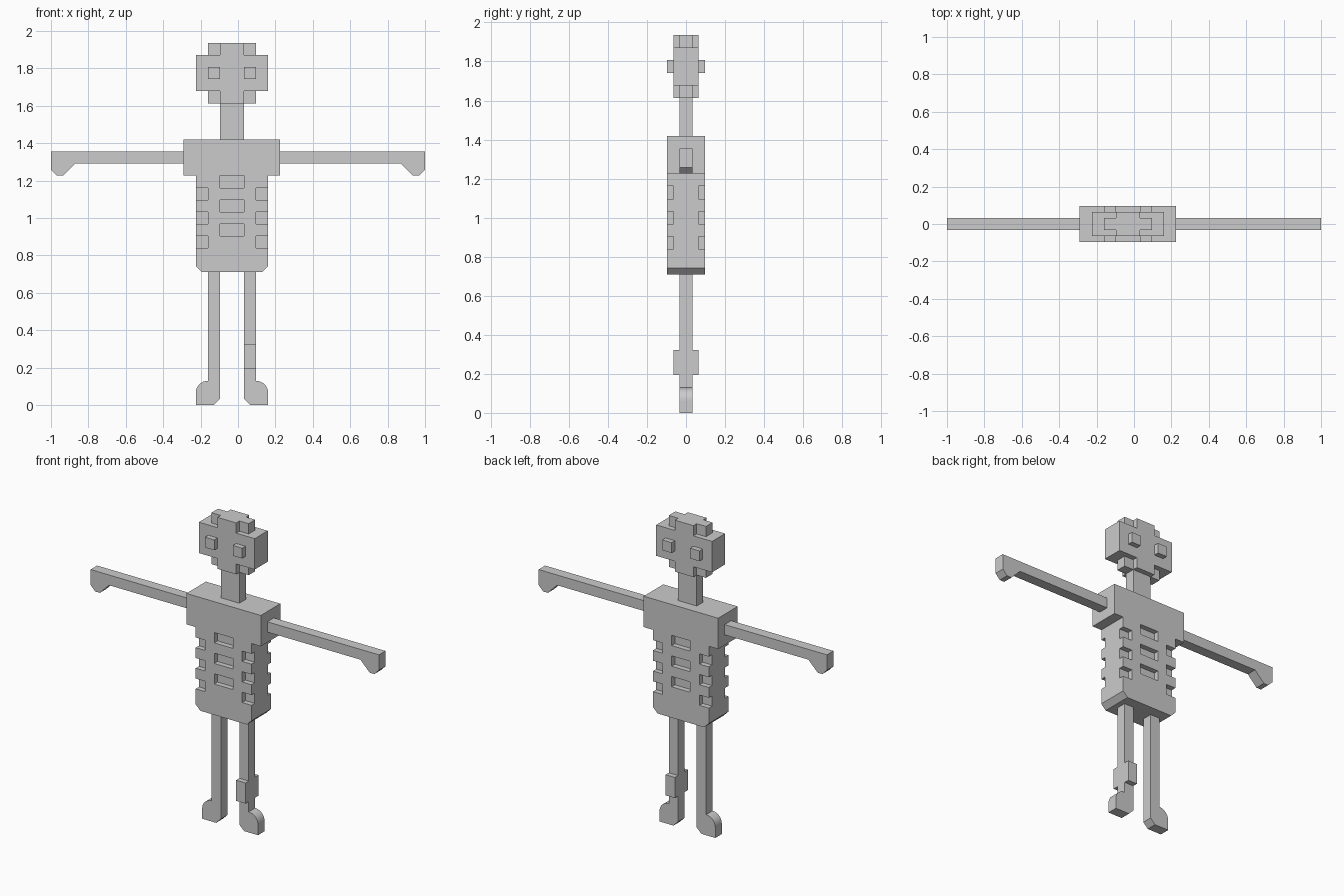
import bpy, bmesh, math

cube = bpy.data.objects.get("Cube")
if cube:
    bpy.data.objects.remove(cube, do_unlink=True)

U = 2 / 31      # one grid unit of the blocky figure
MID = -0.5      # body centre line, in grid units

grey = bpy.data.materials.new("plain grey")
grey.use_nodes = True
colour = (0.6, 0.6, 0.6, 1)
grey.diffuse_color = colour
grey.node_tree.nodes["Principled BSDF"].inputs["Base Color"].default_value = colour


def prism(name, profile, y0, y1):
    """Extrude an (x, z) outline, in grid units about the body centre line."""
    bm = bmesh.new()
    face = bm.faces.new([bm.verts.new(((x + MID) * U, y0 * U, z * U)) for x, z in profile])
    moved = bmesh.ops.extrude_face_region(bm, geom=[face])["geom"]
    verts = [g for g in moved if isinstance(g, bmesh.types.BMVert)]
    bmesh.ops.translate(bm, verts=verts, vec=(0, (y1 - y0) * U, 0))
    bmesh.ops.recalc_face_normals(bm, faces=bm.faces)
    mesh = bpy.data.meshes.new(name)
    bm.to_mesh(mesh)
    bm.free()
    mesh.materials.append(grey)
    obj = bpy.data.objects.new(name, mesh)
    bpy.context.collection.objects.link(obj)
    return obj


def box(name, x0, x1, y0, y1, z0, z1):
    return prism(name, [(x0, z0), (x1, z0), (x1, z1), (x0, z1)], y0, y1)


def mirrored(half):
    """Complete a right-hand outline with its reflection."""
    return half + [(-x, z) for x, z in reversed(half)]


# Head: plus-shaped skull with narrower crown and jaw, eyes on both faces
prism("skull", mirrored([(1, 25), (1, 26), (3, 26), (3, 29), (1, 29), (1, 30)]), -1, 1)
for s, side in ((1, "left"), (-1, "right")):
    xa, xb = sorted((s, 2 * s))
    box(side + "_crown_step", xa, xb, -.5, .5, 29, 30)
    box(side + "_jaw_step", xa, xb, -.5, .5, 25, 26)
    box(side + "_front_eye", xa, xb, -1.5, -1, 27, 28)
    box(side + "_back_eye", xa, xb, 1, 1.5, 27, 28)
box("neck", -1, 1, -.5, .5, 22, 25)

# Torso: broad shoulders, chamfered hips, rib slots cut into front and back
torso = prism("torso", mirrored([(2.5, 11), (3, 11.5), (3, 19), (4, 19), (4, 22)]), -1.5, 1.5)
cutters = []
for y0, y1 in ((-2, -1), (1, 2)):
    for z in (13, 15, 17):
        cutters.append(box("rib_slot", -1, 1, y0, y1, z + 1, z + 2))
        cutters.append(box("left_rib_notch", 2, 3.5, y0, y1, z, z + 1))
        cutters.append(box("right_rib_notch", -3.5, -2, y0, y1, z, z + 1))
for cutter in cutters:
    cutter.hide_render = True
    cut = torso.modifiers.new("rib_cut", "BOOLEAN")
    cut.operation, cut.solver, cut.object = "DIFFERENCE", "EXACT", cutter
graph = bpy.context.evaluated_depsgraph_get()
carved = bpy.data.meshes.new_from_object(torso.evaluated_get(graph))
torso.modifiers.clear()
torso.data = carved
for cutter in cutters:
    bpy.data.objects.remove(cutter, do_unlink=True)

# Limbs on each side
for s, side, tip in ((1, "left", 16), (-1, "right", 15)):
    # Arm with a drooping chamfered hand
    arm = [(4, 20), (tip - 2, 20), (tip - 1, 19), (tip - .5, 19), (tip, 19.5), (tip, 21), (4, 21)]
    prism(side + "_arm", [(s * x, z) for x, z in arm], -.5, .5)
    # Leg and foot with a rounded outer toe and chamfered inner heel
    toe = [(2 + math.cos(a), 1 + math.sin(a)) for a in (i * math.pi / 16 for i in range(9))]
    leg = [(1, .5), (1.5, 0), (3, 0)] + toe + [(2, 11), (1, 11)]
    prism(side + "_leg", [(s * x, z) for x, z in leg], -.5, .5)

# Knee pads on the left leg
box("front_knee_pad", 1, 2, -1, -.5, 3, 5)
box("back_knee_pad", 1, 2, .5, 1, 3, 5)
